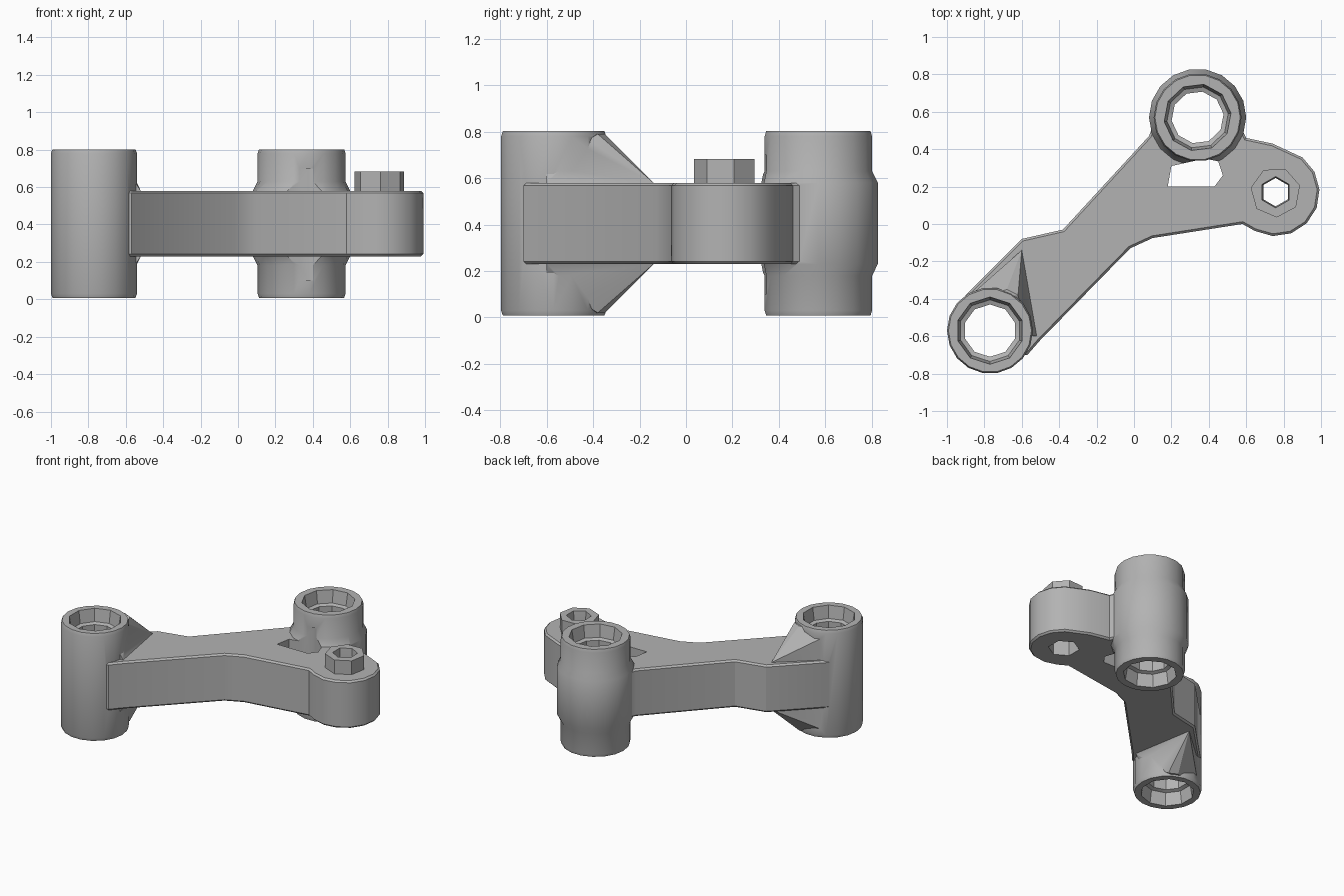
import bpy, bmesh
from math import cos, sin, tau, radians

cube = bpy.data.objects.get("Cube")
if cube:
    bpy.data.objects.remove(cube, do_unlink=True)

grey = bpy.data.materials.new("cast grey")
grey.use_nodes = True
grey.diffuse_color = (0.45, 0.45, 0.45, 1)
grey.node_tree.nodes["Principled BSDF"].inputs["Base Color"].default_value = (0.45, 0.45, 0.45, 1)

A, B, C = (-0.77, -0.57), (0.34, 0.57), (0.757, 0.17)
LOW, HIGH, MID = 0.23, 0.58, 0.405


def finish(name, bm):
    bmesh.ops.recalc_face_normals(bm, faces=bm.faces)
    mesh = bpy.data.meshes.new(name)
    bm.to_mesh(mesh)
    bm.free()
    mesh.materials.append(grey)
    ob = bpy.data.objects.new(name, mesh)
    bpy.context.collection.objects.link(ob)
    return ob


def lathe(name, centre, profile, sides, turn=0.0):
    """Solid of revolution from (radius, z) pairs."""
    bm = bmesh.new()
    rings = [[bm.verts.new((centre[0] + r * cos(tau * (i + turn) / sides),
                            centre[1] + r * sin(tau * (i + turn) / sides), z))
              for i in range(sides)] for r, z in profile]
    bm.faces.new(rings[0])
    bm.faces.new(rings[-1])
    for lo, hi in zip(rings, rings[1:]):
        for i in range(sides):
            j = (i + 1) % sides
            bm.faces.new((lo[i], lo[j], hi[j], hi[i]))
    return finish(name, bm)


def prism(name, outline, z0, z1, chamfer=0.0):
    bm = bmesh.new()
    face = bm.faces.new([bm.verts.new((x, y, z0)) for x, y in outline])
    ext = bmesh.ops.extrude_face_region(bm, geom=[face])
    top = [v for v in ext["geom"] if isinstance(v, bmesh.types.BMVert)]
    bmesh.ops.translate(bm, verts=top, vec=(0, 0, z1 - z0))
    if chamfer:
        rim = [e for e in bm.edges if abs(e.verts[0].co.z - e.verts[1].co.z) < 1e-5]
        bmesh.ops.bevel(bm, geom=rim, offset=chamfer, segments=1, affect='EDGES')
    return finish(name, bm)


def hull(name, points):
    bm = bmesh.new()
    for p in points:
        bm.verts.new(p)
    res = bmesh.ops.convex_hull(bm, input=bm.verts)
    bmesh.ops.delete(bm, geom=[v for v in res["geom_interior"] if v.is_valid], context='VERTS')
    return finish(name, bm)


def combine(ob, others, operation):
    for other in others:
        mod = ob.modifiers.new(operation.lower(), 'BOOLEAN')
        mod.operation, mod.object, mod.solver = operation, other, 'EXACT'
        other.hide_render = True
        other.hide_set(True)


def arc(centre, r, start, end, n):
    angles = [radians(start + (end - start) * i / n) for i in range(n + 1)]
    return [(centre[0] + r * cos(a), centre[1] + r * sin(a)) for a in angles]


# Forked arm with a rounded lug at the short end
outline = [(-0.77, -0.7), (-0.57, -0.7), (-0.5, -0.62), (-0.02, -0.13), (0.1, -0.075), (0.58, 0.0)]
outline += arc(C, 0.235, -118, 52, 7)
outline += [(0.74, 0.43), (0.6, 0.46), (0.54, 0.58), (0.34, 0.7), (0.12, 0.57), (0.08, 0.47),
            (-0.38, -0.03), (-0.6, -0.08), (-0.9, -0.38), (-0.95, -0.5)]
arm = prism("arm", outline, LOW, HIGH, 0.012)

# Gussets from the arm to the tall boss, mirrored above and below
gussets = []
for s, label in ((1, "upper"), (-1, "lower")):
    shape = [(-0.93, -0.43, 0.385), (-0.62, -0.38, 0.385), (-0.68, -0.35, 0.385),
             (-0.57, -0.6, 0.25), (-0.63, -0.29, 0.25), (-0.6, -0.14, 0.175),
             (-0.52, -0.6, 0.175), (-0.87, -0.38, 0.175), (-0.87, -0.38, 0.1),
             (-0.52, -0.6, 0.1), (-0.6, -0.14, 0.1)]
    gussets.append(hull(label + "_gusset", [(x, y, MID + s * z) for x, y, z in shape]))

# Upright bosses, the second with a flared foot at the arm
end_boss = lathe("end_boss", A, [(0.222, 0.008), (0.23, 0.03), (0.23, 0.78), (0.222, 0.802)], 18)
fork_boss = lathe("fork_boss", B, [(0.228, 0.008), (0.235, 0.03), (0.235, 0.18), (0.26, LOW), (0.26, HIGH),
                                   (0.235, 0.63), (0.235, 0.78), (0.228, 0.802)], 18)
stud = lathe("lug_collar", C, [(0.135, 0.5), (0.135, 0.682)], 7, 0.3)
combine(arm, gussets + [end_boss, fork_boss, stud], 'UNION')

# Stepped bores, lug bore with a hexagonal pocket, and lightening window
bore = [(0.18, -0.1), (0.18, 0.008), (0.165, 0.1), (0.14, 0.11),
        (0.14, 0.7), (0.165, 0.71), (0.18, 0.802), (0.18, 0.9)]
cutters = [lathe("end_bore_cutter", A, bore, 10, 0.5),
           lathe("fork_bore_cutter", B, bore, 10, 0.2),
           lathe("lug_bore_cutter", C, [(0.105, 0.1), (0.105, 0.34), (0.076, 0.35),
                                        (0.076, 0.6), (0.09, 0.75)], 6, 0.5),
           prism("window_cutter", [(0.18, 0.2), (0.43, 0.2), (0.475, 0.26), (0.45, 0.335),
                                   (0.38, 0.35), (0.2, 0.31)], 0.1, 0.7)]
combine(arm, cutters, 'DIFFERENCE')

# Apply the booleans and drop the helpers
bpy.context.view_layer.update()
arm.data = bpy.data.meshes.new_from_object(arm.evaluated_get(bpy.context.evaluated_depsgraph_get()))
arm.modifiers.clear()
for helper in gussets + [end_boss, fork_boss, stud] + cutters:
    bpy.data.objects.remove(helper, do_unlink=True)
arm.name = "forked_link_arm"
bpy.ops.object.select_all(action='DESELECT')
arm.select_set(True)
bpy.context.view_layer.objects.active = arm
bpy.ops.object.shade_smooth_by_angle(angle=radians(30))
